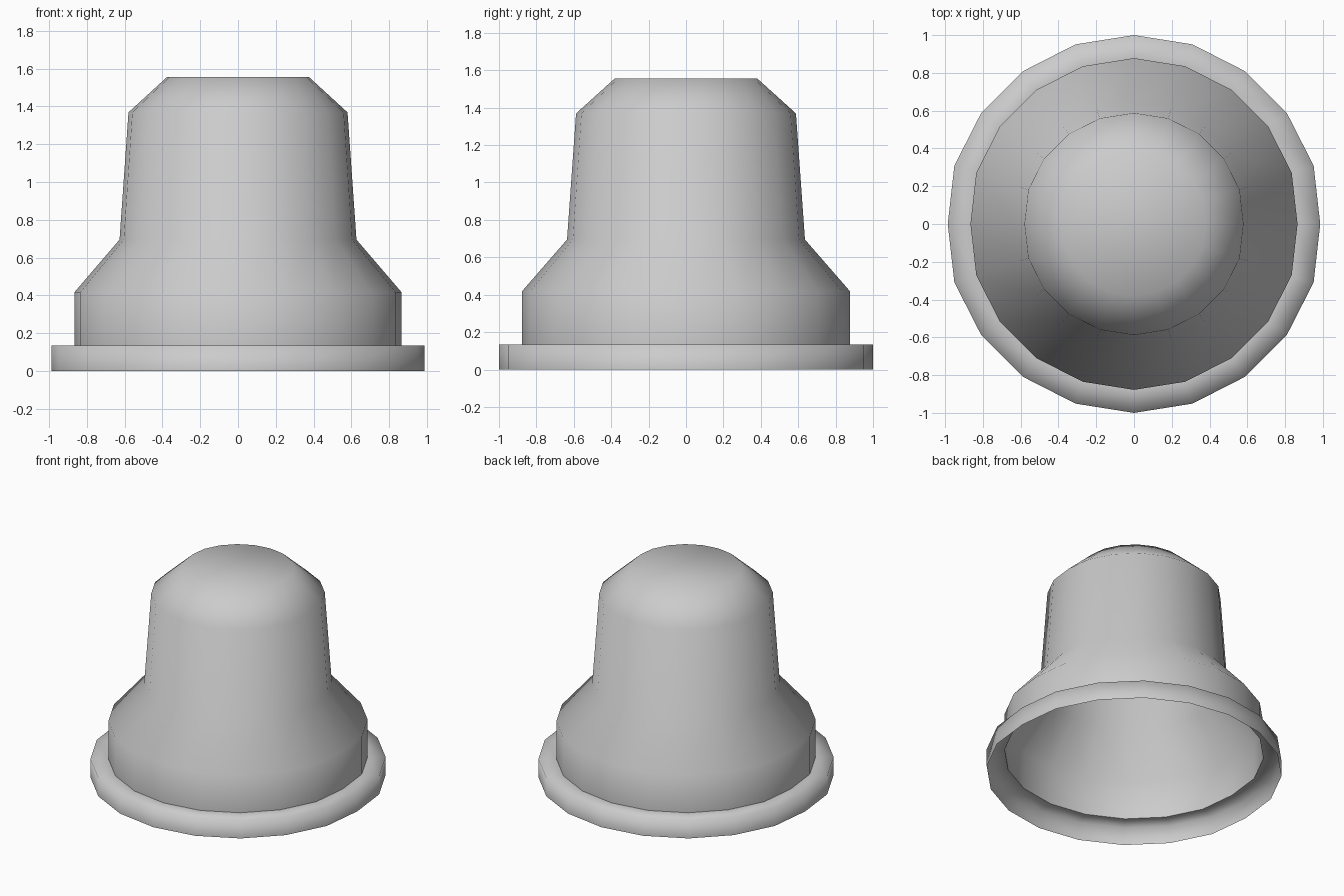
import bpy, bmesh
from math import cos, sin, tau

if "Cube" in bpy.data.objects:
    bpy.data.objects.remove(bpy.data.objects["Cube"])

SIDES = 20
SIDE_PULL = 0.986   # the outermost left/right points sit slightly inward

# Profile (radius, height): skirt rim, shelf, base wall, shoulder, tower, bevelled cap
PROFILE = [(1.0, 0.0), (1.0, 0.135), (0.878, 0.135), (0.878, 0.417),
           (0.636, 0.695), (0.588, 1.369), (0.38, 1.557)]
SHARP_RING = 2      # crease where the shelf meets the base wall

bm = bmesh.new()


def ring(radius, z):
    verts = []
    for i in range(SIDES):
        a = tau * i / SIDES
        k = SIDE_PULL if i % (SIDES // 2) == 0 else 1.0
        verts.append(bm.verts.new((radius * cos(a) * k, radius * sin(a), z)))
    return verts


# Open-bottomed thin shell
rings = [ring(r, z) for r, z in PROFILE]
for lower, upper in zip(rings, rings[1:]):
    for i in range(SIDES):
        j = (i + 1) % SIDES
        bm.faces.new((lower[i], lower[j], upper[j], upper[i]))

# Flat top
bm.faces.new(rings[-1])

# Smooth everywhere apart from the shelf crease
for f in bm.faces:
    f.smooth = True
crease = set(rings[SHARP_RING])
for e in bm.edges:
    if e.verts[0] in crease and e.verts[1] in crease:
        e.smooth = False

mesh = bpy.data.meshes.new("flanged_cap")
bm.to_mesh(mesh)
bm.free()
cap = bpy.data.objects.new("flanged_cap", mesh)
bpy.context.collection.objects.link(cap)
